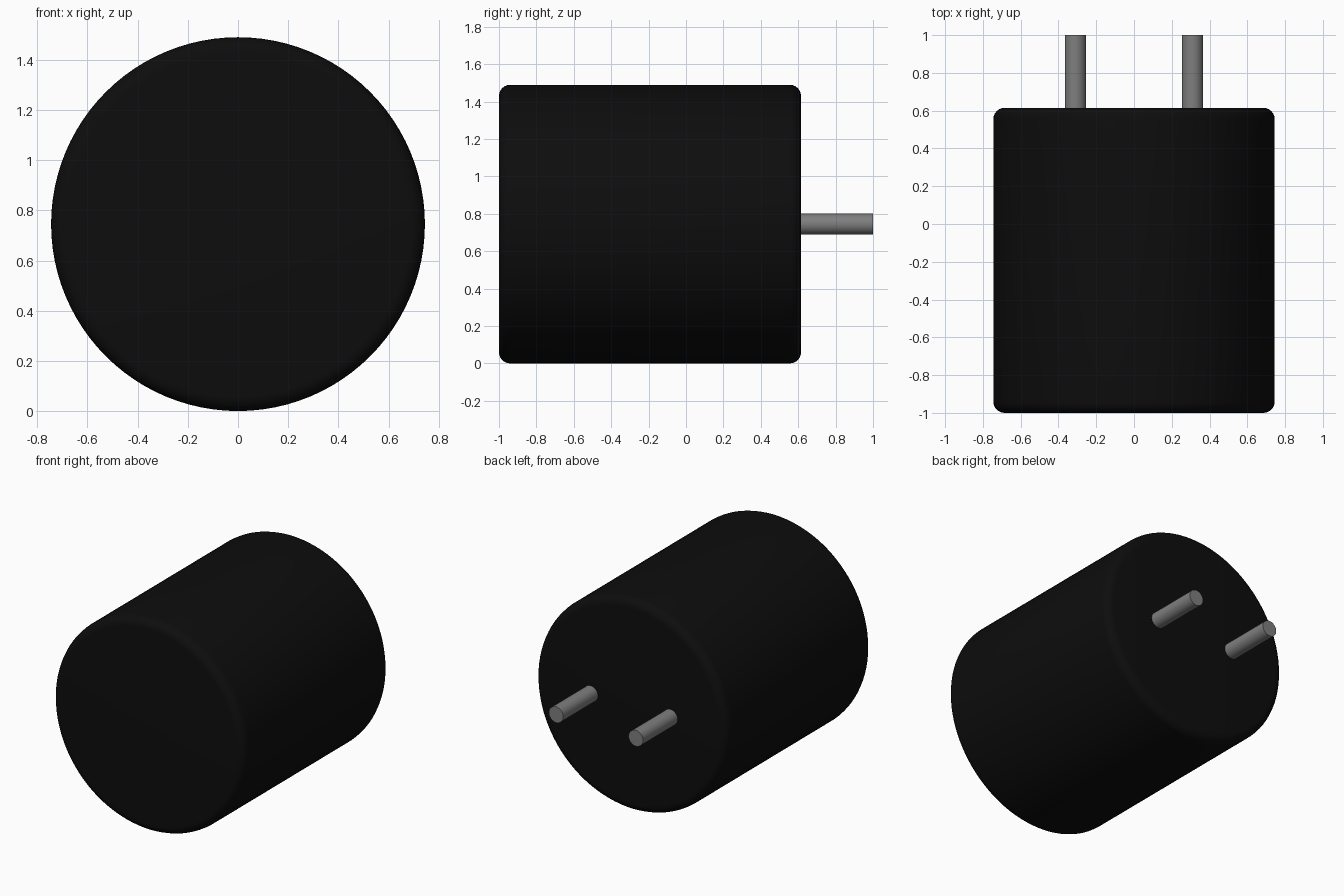
import bpy, bmesh, math
from mathutils import Matrix, Vector

cube = bpy.data.objects.get("Cube")
if cube:
    bpy.data.objects.remove(cube, do_unlink=True)

RADIUS = 0.745
FRONT, BACK = -1.0, 0.615


def make_material(name, value):
    mat = bpy.data.materials.new(name)
    mat.use_nodes = True
    colour = (value, value, value, 1.0)
    mat.diffuse_color = colour
    mat.node_tree.nodes["Principled BSDF"].inputs["Base Color"].default_value = colour
    return mat


def rod(name, x, radius, y0, y1, sides, mat, fillet=0.0):
    """Solid cylinder along y, with optional rounded rims."""
    bm = bmesh.new()
    place = Matrix.Translation(Vector((x, (y0 + y1) / 2, RADIUS))) @ Matrix.Rotation(math.pi / 2, 4, 'X')
    bmesh.ops.create_cone(bm, cap_ends=True, segments=sides, radius1=radius,
                          radius2=radius, depth=y1 - y0, matrix=place)
    if fillet:
        rims = [e for e in bm.edges if any(len(f.verts) > 4 for f in e.link_faces)]
        bmesh.ops.bevel(bm, geom=rims, offset=fillet, offset_type='OFFSET',
                        segments=6, profile=0.5, affect='EDGES')
    bmesh.ops.recalc_face_normals(bm, faces=bm.faces[:])
    mesh = bpy.data.meshes.new(name)
    bm.to_mesh(mesh)
    bm.free()
    mesh.materials.append(mat)
    obj = bpy.data.objects.new(name, mesh)
    bpy.context.collection.objects.link(obj)
    bpy.ops.object.select_all(action='DESELECT')
    obj.select_set(True)
    bpy.context.view_layer.objects.active = obj
    bpy.ops.object.shade_smooth_by_angle(angle=math.radians(30))
    return obj


black = make_material("black_plastic", 0.004)
metal = make_material("grey_metal", 0.21)

# Rounded drum body
rod("body", 0, RADIUS, FRONT, BACK, 96, black, fillet=0.06)

# Two contact pins at the back, seated slightly inside the body
for side, sign in (("left", 1), ("right", -1)):
    rod(f"{side}_pin", sign * 0.31, 0.056, BACK - 0.05, 1.0, 32, metal)
